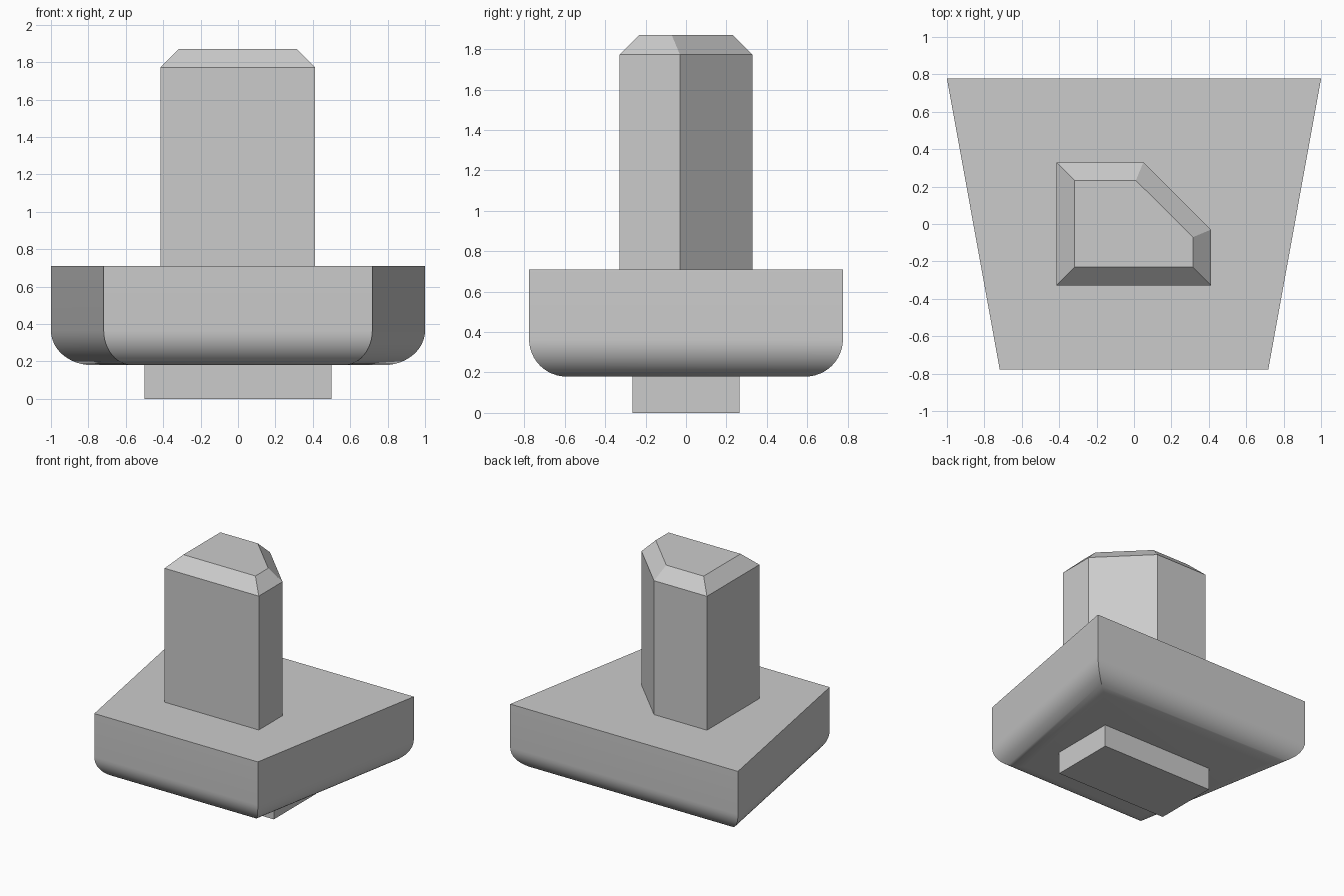
import bpy, bmesh, math
from mathutils import Vector

old = bpy.data.objects.get("Cube")
if old:
    bpy.data.objects.remove(old, do_unlink=True)

# One plain grey for the whole model
grey = bpy.data.materials.new("plain_grey")
grey.use_nodes = True
colour = (0.6, 0.6, 0.6, 1)
grey.diffuse_color = colour
grey.node_tree.nodes["Principled BSDF"].inputs["Base Color"].default_value = colour


def inset(outline, d):
    """Move every side of a counter-clockwise outline inwards by d, with mitred corners."""
    pts = [Vector(p) for p in outline]
    result = []
    for i, p in enumerate(pts):
        a = (p - pts[i - 1]).normalized()
        b = (pts[(i + 1) % len(pts)] - p).normalized()
        na, nb = Vector((-a.y, a.x)), Vector((-b.y, b.x))
        result.append(p + (na + nb) * d / (1 + na.dot(nb)))
    return result


def loft(name, outline, levels, smooth=False):
    """Stack inset copies of an outline; levels are (inset, height) from the bottom up."""
    bm = bmesh.new()
    rings = [[bm.verts.new((p.x, p.y, z)) for p in inset(outline, d)] for d, z in levels]
    n = len(outline)
    for low, high in zip(rings, rings[1:]):
        for i in range(n):
            j = (i + 1) % n
            bm.faces.new((low[i], low[j], high[j], high[i]))
    bm.faces.new(rings[0][::-1])
    bm.faces.new(rings[-1])
    mesh = bpy.data.meshes.new(name)
    bm.to_mesh(mesh)
    bm.free()
    mesh.materials.append(grey)
    obj = bpy.data.objects.new(name, mesh)
    bpy.context.collection.objects.link(obj)
    if smooth:
        bpy.ops.object.select_all(action='DESELECT')
        obj.select_set(True)
        bpy.context.view_layer.objects.active = obj
        bpy.ops.object.shade_smooth_by_angle(angle=math.radians(30))
    return obj


# Rectangular foot under the base
loft("foot", [(-0.5, -0.265), (0.5, -0.265), (0.5, 0.265), (-0.5, 0.265)],
     [(0, 0), (0, 0.2)])

# Tapered base block with rounded lower edges
radius, bottom, steps = 0.185, 0.18, 12
levels = []
for k in range(steps + 1):
    t = math.pi / 2 * k / steps
    levels.append((radius * (1 - math.sin(t)), bottom + radius * (1 - math.cos(t))))
levels.append((0, 0.71))
loft("base_block", [(-0.718, -0.777), (0.718, -0.777), (1, 0.777), (-1, 0.777)],
     levels, smooth=True)

# Upright post with one cut corner and a bevelled top
loft("post", [(-0.415, -0.328), (0.412, -0.328), (0.412, -0.03), (0.05, 0.33), (-0.415, 0.33)],
     [(0, 0.69), (0, 1.773), (0.097, 1.87)])
